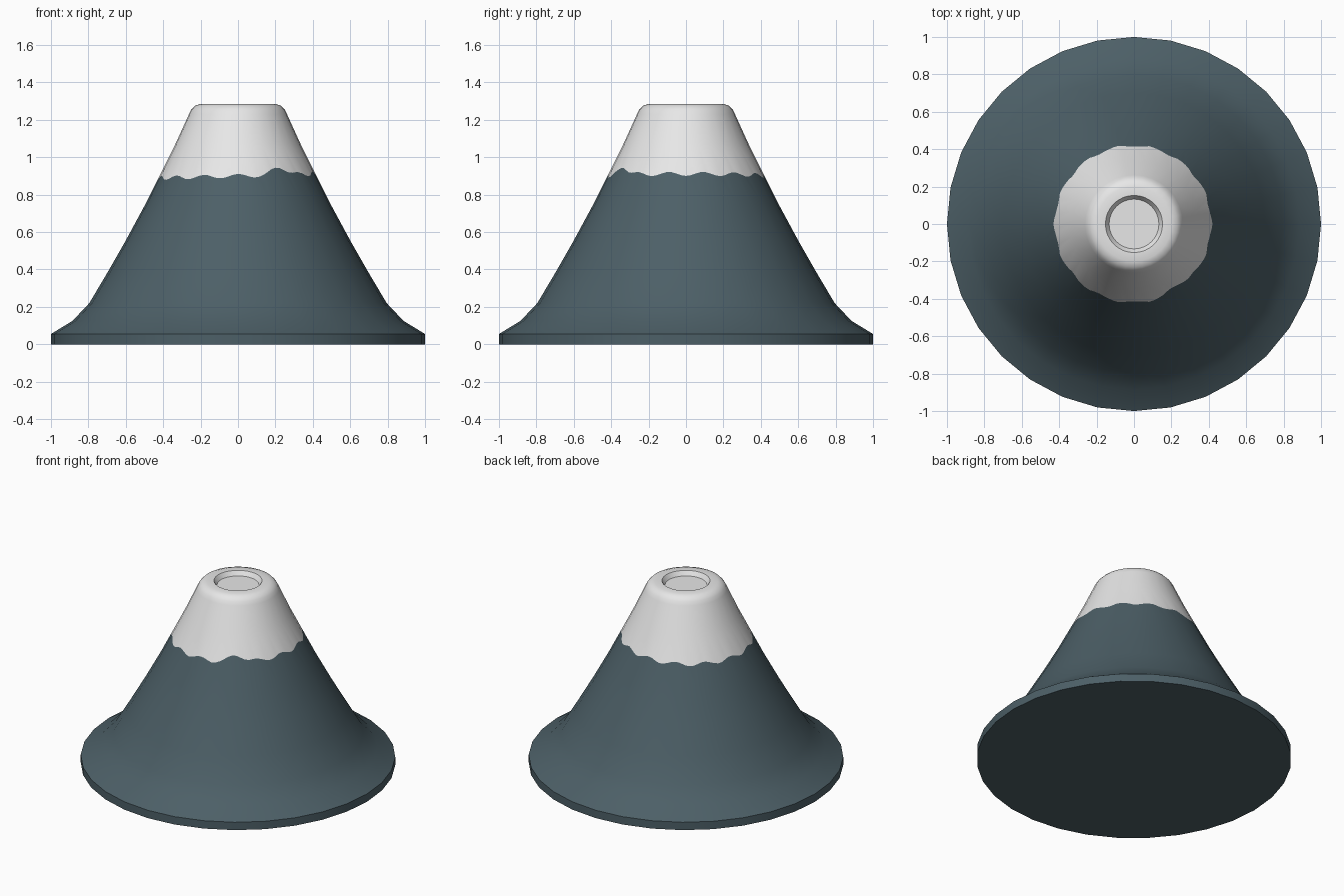
import bpy, bmesh, math

if "Cube" in bpy.data.objects:
    bpy.data.objects.remove(bpy.data.objects["Cube"])

N = 32    # sides of the cone
SUB = 3   # snow line points per side


def material(name, rgb):
    m = bpy.data.materials.new(name)
    m.diffuse_color = (*rgb, 1)
    m.use_nodes = True
    m.node_tree.nodes["Principled BSDF"].inputs["Base Color"].default_value = m.diffuse_color
    return m


def corner(k, r, z):
    a = 2 * math.pi * k / N
    return (r * math.cos(a), r * math.sin(a), z)


# Cone profiles (radius, height) below and above the snow line
rock = [(1, 0), (1, 0.055), (0.885, 0.125), (0.795, 0.22), (0.7, 0.38),
        (0.6, 0.555), (0.5, 0.74)]
snow = [(0.335, 1.07), (0.262, 1.23), (0.25, 1.254), (0.23, 1.275), (0.2, 1.285),
        (0.153, 1.285), (0.133, 1.255)]
lo, hi = rock[-1], snow[0]

bm = bmesh.new()


def ring(r, z):
    return [bm.verts.new(corner(k, r, z)) for k in range(N)]


# Wavy snow line, lying on the straight band between lo and hi
line = []
for i in range(N * SUB):
    a = 2 * math.pi * i / (N * SUB)
    bump = math.exp(-(math.degrees(math.remainder(a - math.radians(304), 2 * math.pi)) / 9) ** 2)
    z = 0.9 + 0.011 * math.cos(a) + 0.011 * math.cos(14 * (a + math.pi / 2)) + 0.04 * bump
    r = lo[0] + (hi[0] - lo[0]) * (z - lo[1]) / (hi[1] - lo[1])
    k, t = divmod(i, SUB)
    p, q = corner(k, r, z), corner(k + 1, r, z)
    f = t / SUB
    line.append(bm.verts.new([p[j] * (1 - f) + q[j] * f for j in range(3)]))

rock_rings = [ring(*p) for p in rock]
snow_rings = [ring(*p) for p in snow]
bands = rock_rings + [line] + snow_rings


def span(rg, k):
    s = len(rg) // N
    return [rg[(k * s + j) % len(rg)] for j in range(s + 1)]


# Skin the rings; faces above the snow line get the snow material
for b, (low, high) in enumerate(zip(bands, bands[1:])):
    for k in range(N):
        f = bm.faces.new(span(low, k) + span(high, k)[::-1])
        f.material_index = 1 if b >= len(rock) else 0

# Base and crater floor
bm.faces.new(bands[0][::-1])
bm.faces.new(bands[-1]).material_index = 1

mesh = bpy.data.meshes.new("mountain")
bm.to_mesh(mesh)
bm.free()
mesh.materials.append(material("slate rock", (0.073, 0.115, 0.135)))
mesh.materials.append(material("snow white", (0.8, 0.8, 0.8)))
obj = bpy.data.objects.new("mountain", mesh)
bpy.context.collection.objects.link(obj)
bpy.context.view_layer.objects.active = obj
obj.select_set(True)
bpy.ops.object.shade_smooth_by_angle(angle=math.radians(30))
